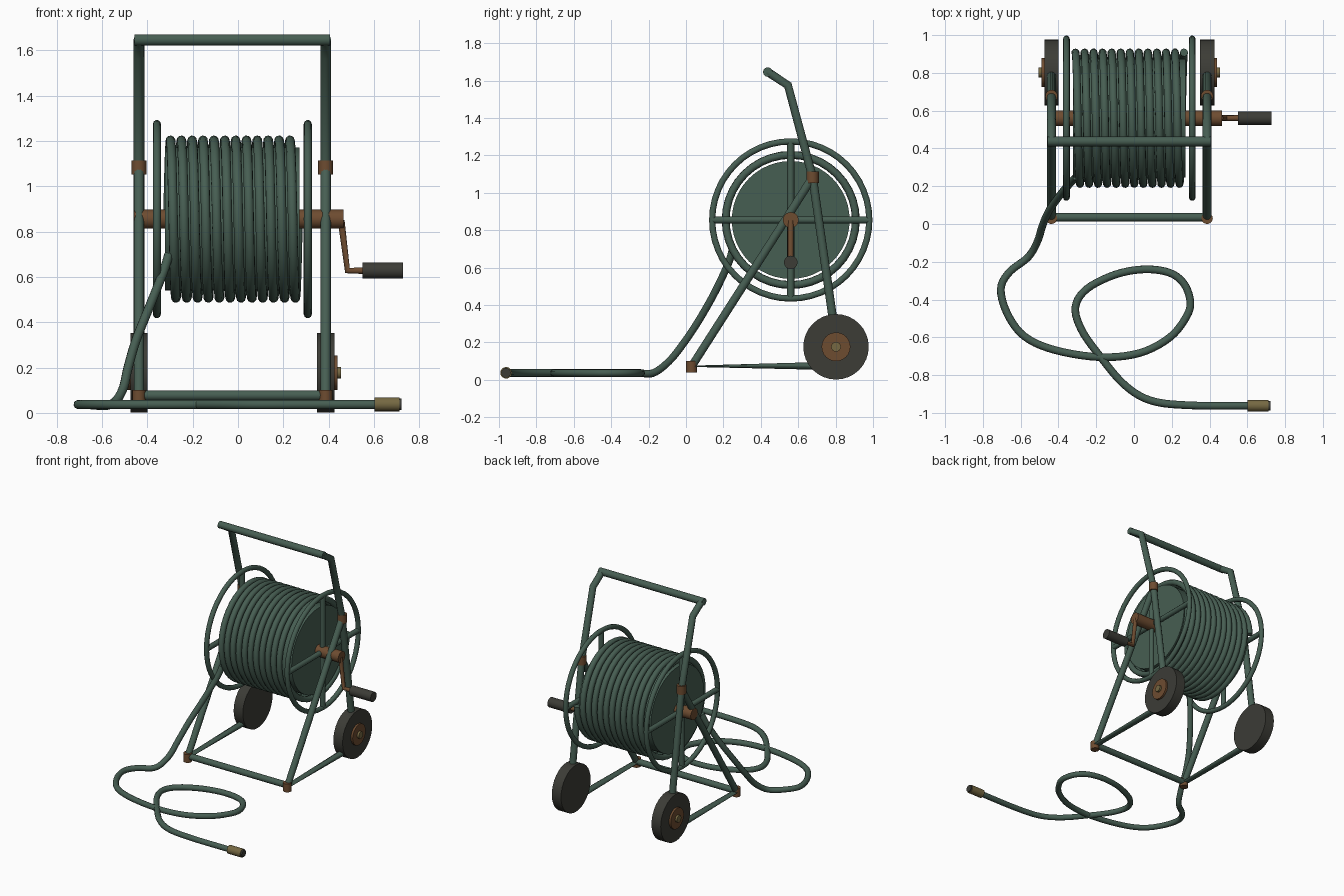
import bpy, math
from mathutils import Vector

if "Cube" in bpy.data.objects:
    bpy.data.objects.remove(bpy.data.objects["Cube"])


def material(name, r, g, b):
    m = bpy.data.materials.new(name)
    m.diffuse_color = (r, g, b, 1)
    m.use_nodes = True
    m.node_tree.nodes["Principled BSDF"].inputs["Base Color"].default_value = m.diffuse_color
    return m


GREEN = material("dark green", 0.062, 0.112, 0.085)
BROWN = material("copper brown", 0.155, 0.072, 0.030)
DARK = material("dark rubber", 0.045, 0.045, 0.037)
BRASS = material("brass", 0.18, 0.14, 0.055)

CX = -0.025            # middle of the cart
HALF = 0.412           # half width of the frame
RY, RZ = 0.56, 0.855   # reel axis


def smooth(ob, angle=42):
    bpy.ops.object.select_all(action='DESELECT')
    ob.select_set(True)
    bpy.context.view_layer.objects.active = ob
    bpy.ops.object.shade_smooth_by_angle(angle=math.radians(angle))


def tube(name, pts, r, mat, closed=False, res=3):
    """Round tube along a polyline, turned into a mesh."""
    cu = bpy.data.curves.new(name, 'CURVE')
    cu.dimensions = '3D'
    cu.bevel_depth = r
    cu.bevel_resolution = res
    cu.use_fill_caps = not closed
    sp = cu.splines.new('POLY')
    sp.points.add(len(pts) - 1)
    for p, co in zip(sp.points, pts):
        p.co = (*co, 1)
    sp.use_cyclic_u = closed
    ob = bpy.data.objects.new(name, cu)
    bpy.context.collection.objects.link(ob)
    bpy.ops.object.select_all(action='DESELECT')
    ob.select_set(True)
    bpy.context.view_layer.objects.active = ob
    bpy.ops.object.convert(target='MESH')
    ob = bpy.context.view_layer.objects.active
    ob.name = name
    ob.data.materials.clear()
    ob.data.materials.append(mat)
    for f in ob.data.polygons:
        f.material_index = 0
    smooth(ob)
    return ob


def cyl(name, a, b, r, mat, n=24):
    """Cylinder from point a to point b."""
    a, b = Vector(a), Vector(b)
    d = b - a
    bpy.ops.mesh.primitive_cylinder_add(vertices=n, radius=r, depth=d.length,
                                        location=(a + b) / 2)
    ob = bpy.context.object
    ob.rotation_euler = d.to_track_quat('Z', 'Y').to_euler()
    ob.name = name
    ob.data.materials.append(mat)
    smooth(ob)
    return ob


def spline(pts, steps=5):
    """Catmull-Rom curve through the points."""
    v = [Vector(p) for p in pts]
    v = [2 * v[0] - v[1]] + v + [2 * v[-1] - v[-2]]
    out = []
    for i in range(1, len(v) - 2):
        p0, p1, p2, p3 = v[i - 1:i + 3]
        for k in range(steps):
            t = k / steps
            out.append(0.5 * (2 * p1 + (p2 - p0) * t
                              + (2 * p0 - 5 * p1 + 4 * p2 - p3) * t * t
                              + (3 * p1 - p0 - 3 * p2 + p3) * t ** 3))
    return out + [v[-2]]


# frame, wheels and reel flanges, one set per side
for s, side in ((-1, "left"), (1, "right")):
    x = CX + s * HALF
    collar = Vector((x, 0.677, 1.083))
    bend = Vector((x, 0.545, 1.575))
    foot = Vector((x, 0.03, 0.072))
    tube(side + "_upright", [(x, 0.805, 0.075), (x, 0.795, 0.26), collar, bend,
                             (x, 0.435, 1.648)], 0.024, GREEN)
    tube(side + "_front_leg", [collar, foot], 0.023, GREEN)
    # base rail, pinched flat towards the foot
    rail = tube(side + "_base_rail", [foot, (x, 0.805, 0.075)], 0.024, GREEN)
    for v in rail.data.vertices:
        v.co.z = 0.073 + (v.co.z - 0.073) * (0.15 + 0.85 * (v.co.y - 0.03) / 0.775)
    # joints
    cyl(side + "_collar", collar - Vector((0, 0, 0.031)), collar + Vector((0, 0, 0.031)),
        0.033, BROWN, 16)
    cyl(side + "_foot", (x, 0.03, 0.04), (x, 0.03, 0.102), 0.03, BROWN, 16)
    # wheel
    wy, wz = 0.802, 0.177
    cyl(side + "_wheel", (x - 0.038, wy, wz), (x + 0.038, wy, wz), 0.175, DARK, 32)
    cyl(side + "_hub", (x, wy, wz), (x + s * 0.053, wy, wz), 0.077, BROWN)
    cyl(side + "_hub_cap", (x, wy, wz), (x + s * 0.068, wy, wz), 0.026, BRASS, 16)
    # reel flange: ring and crossed spokes
    fx = CX + s * 0.333
    tube(side + "_flange_ring",
         [(fx, RY + 0.42 * math.cos(i * math.tau / 48), RZ + 0.42 * math.sin(i * math.tau / 48))
          for i in range(48)], 0.0175, GREEN, closed=True)
    cyl(side + "_spoke_level", (fx, RY - 0.42, RZ), (fx, RY + 0.42, RZ), 0.019, GREEN, 10)
    cyl(side + "_spoke_upright", (fx, RY, RZ - 0.42), (fx, RY, RZ + 0.42), 0.019, GREEN, 10)

# cross bars
L, R = CX - HALF, CX + HALF
tube("handle_bar", [(L - 0.02, 0.437, 1.646), (R + 0.02, 0.437, 1.646)], 0.026, GREEN)
tube("front_bar", [(L, 0.035, 0.077), (R, 0.035, 0.077)], 0.023, GREEN)

# drum and axle
cyl("drum", (-0.322, RY, RZ), (0.272, RY, RZ), 0.315, GREEN, 48)
cyl("axle", (-0.46, RY, RZ), (0.465, RY, RZ), 0.042, BROWN)

# crank
tube("crank_arm", [(0.455, RY, 0.85), (0.483, RY, 0.628), (0.56, RY, 0.628)], 0.016, BROWN)
cyl("crank_grip", (0.55, RY, 0.628), (0.728, RY, 0.628), 0.036, DARK)

# hose wound on the drum
TURNS, SEG = 12, 40
coil = []
for i in range(TURNS * SEG + 1):
    a = i / SEG * math.tau
    coil.append((-0.31 + 0.575 * i / (TURNS * SEG),
                 RY + 0.348 * math.cos(a), RZ + 0.348 * math.sin(a)))
tube("hose_coil", coil, 0.021, GREEN)

# loose hose: drop from the reel, then a loop on the ground
drop = [(-0.305, 0.25, 0.70), (-0.33, 0.225, 0.62), (-0.39, 0.155, 0.47),
        (-0.45, 0.07, 0.32), (-0.485, -0.01, 0.20), (-0.51, -0.09, 0.10),
        (-0.56, -0.175, 0.037)]
ground = [(-0.66, -0.255), (-0.705, -0.345), (-0.67, -0.476), (-0.58, -0.595),
          (-0.42, -0.667), (-0.18, -0.705), (0.03, -0.683), (0.19, -0.60), (0.278, -0.49),
          (0.298, -0.41), (0.265, -0.317), (0.188, -0.258), (0.055, -0.24), (-0.10, -0.268),
          (-0.25, -0.344), (-0.31, -0.44), (-0.278, -0.56), (-0.18, -0.70), (-0.05, -0.852),
          (0.09, -0.935), (0.294, -0.96), (0.62, -0.962)]
tube("loose_hose", spline(drop + [(x, y, 0.037) for x, y in ground]), 0.0205, GREEN)

# hose end fitting
cyl("nozzle", (0.602, -0.962, 0.038), (0.712, -0.962, 0.038), 0.031, BRASS, 16)
cyl("nozzle_tip", (0.70, -0.962, 0.038), (0.722, -0.962, 0.038), 0.026, DARK, 16)
